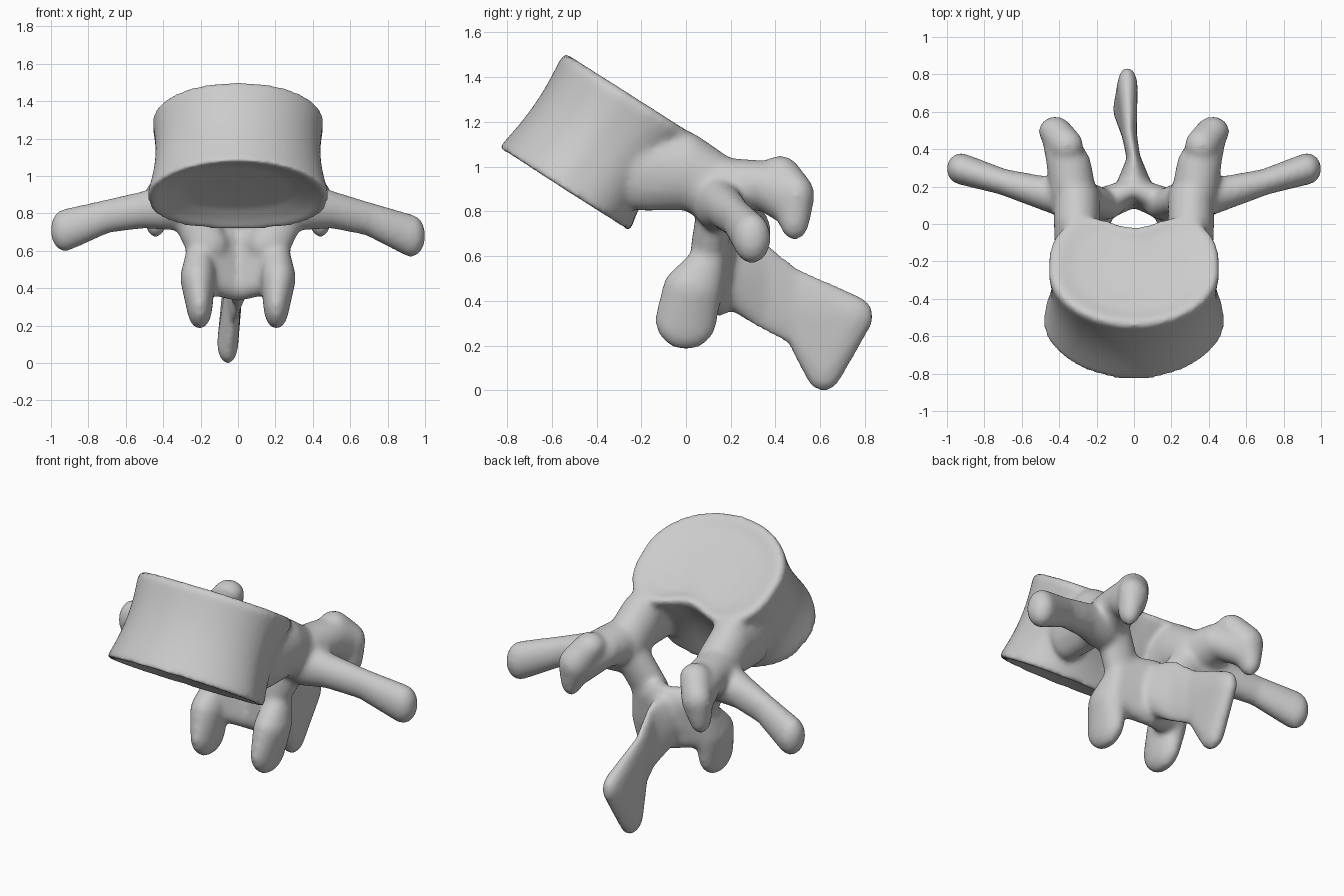
import bpy, bmesh
from math import sin, cos, pi, exp, radians
from mathutils import Vector, Matrix

cube = bpy.data.objects.get("Cube")
if cube:
    bpy.data.objects.remove(cube, do_unlink=True)

bm = bmesh.new()


def blob(*balls):
    """Convex skin around ellipsoids given as ((centre), (radii))."""
    part = bmesh.new()
    for centre, radii in balls:
        bmesh.ops.create_icosphere(part, subdivisions=3, radius=1,
            matrix=Matrix.Translation(centre) @ Matrix.Diagonal((*radii, 1)))
    hull = bmesh.ops.convex_hull(part, input=part.verts)
    loose = [v for v in set(hull["geom_interior"] + hull["geom_unused"])
             if isinstance(v, bmesh.types.BMVert)]
    bmesh.ops.delete(part, geom=loose, context="VERTS")
    mesh = bpy.data.meshes.new("part")
    part.to_mesh(mesh)
    part.free()
    bm.from_mesh(mesh)
    bpy.data.meshes.remove(mesh)


def chain(*balls):
    for a, b in zip(balls, balls[1:]):
        blob(a, b)


# Vertebral body: tilted kidney-shaped drum with a waist and dished ends
SIDES = 64
tilt = Matrix.Rotation(radians(-32.5), 3, "X")
low, high = Vector((0, -0.553, 0.905)), Vector((0, -0.245, 1.315))


def body_ring(t, scale, dish):
    centre = low.lerp(high, t)
    waist = 1 - 0.065 * sin(pi * t)
    wide = (0.485 - 0.025 * t) * waist
    front, rear = (0.335 + 0.025 * t) * waist, (0.37 + 0.05 * t) * waist
    ring = []
    for i in range(SIDES):
        a = 2 * pi * i / SIDES
        c, s = cos(a), sin(a)
        x = wide * c
        if s > 0:
            y = rear * s ** 0.65 - (0.01 + 0.13 * t) * exp(-(x / 0.2) ** 2)
        else:
            y = -front * abs(s) ** (1.2 - 0.2 * t)
        ring.append(bm.verts.new(centre + tilt @ Vector((x * scale, y * scale, dish))))
    return ring


rings = [body_ring(0, 0.25, 0.055), body_ring(0, 0.6, 0.045), body_ring(0, 0.82, 0.018),
         body_ring(0, 0.94, -0.004)]
rings += [body_ring(k / 10, 1, 0) for k in range(10)]
rings += [body_ring(0.96, 1, 0), body_ring(1, 0.96, 0.005), body_ring(1, 0.88, 0.005),
          body_ring(1, 0.7, -0.015), body_ring(1, 0.4, -0.025)]
for r, q in zip(rings, rings[1:]):
    for i in range(SIDES):
        j = (i + 1) % SIDES
        bm.faces.new((r[i], r[j], q[j], q[i]))
bm.faces.new(rings[0][::-1])
bm.faces.new(rings[-1])

for s in (-1, 1):
    # Pedicle
    chain(((s * 0.31, -0.2, 0.98), (0.11, 0.1, 0.18)),
          ((s * 0.305, 0.01, 0.98), (0.125, 0.11, 0.175)),
          ((s * 0.305, 0.15, 0.89), (0.125, 0.1, 0.17)))
    # Superior articular process
    chain(((s * 0.325, 0.17, 0.91), (0.125, 0.1, 0.13)),
          ((s * 0.35, 0.33, 0.92), (0.12, 0.08, 0.11)),
          ((s * 0.4, 0.45, 0.87), (0.09, 0.09, 0.13)))
    blob(((s * 0.36, 0.42, 0.97), (0.09, 0.09, 0.08)),
         ((s * 0.42, 0.495, 0.87), (0.09, 0.08, 0.1)),
         ((s * 0.44, 0.485, 0.77), (0.06, 0.07, 0.1)))
    # Transverse process
    drop = 0.03 if s > 0 else 0
    chain(((s * 0.36, 0.14, 0.84), (0.1, 0.11, 0.13)),
          ((s * 0.5, 0.17, 0.82), (0.08, 0.09, 0.1)),
          ((s * 0.7, 0.225, 0.785 - drop / 2), (0.07, 0.07, 0.09)),
          ((s * 0.925, 0.295, 0.71 - drop), (0.078, 0.085, 0.115)))
    # Lamina
    blob(((s * 0.27, 0.14, 0.83), (0.11, 0.09, 0.1)),
         ((s * 0.165, 0.1, 0.63), (0.115, 0.08, 0.11)))
    blob(((s * 0.18, 0.11, 0.63), (0.1, 0.08, 0.1)),
         ((s * 0.18, 0.09, 0.45), (0.09, 0.08, 0.08)),
         ((0, 0.19, 0.63), (0.05, 0.06, 0.1)),
         ((0, 0.15, 0.41), (0.05, 0.06, 0.08)))
    # Inferior articular process
    chain(((s * 0.205, 0.1, 0.58), (0.075, 0.08, 0.08)),
          ((s * 0.215, 0.03, 0.455), (0.095, 0.135, 0.11)),
          ((s * 0.205, 0, 0.315), (0.07, 0.14, 0.135)))

# Spinous process: flared root, thin blade and thick bent tip
root = ((0, 0.2, 0.53), (0.1, 0.06, 0.17))
neck = ((0, 0.34, 0.47), (0.035, 0.06, 0.2))
blade = ((-0.025, 0.48, 0.375), (0.04, 0.06, 0.18))
chain(root, neck, blade)
blob(blade, ((-0.035, 0.735, 0.33), (0.055, 0.105, 0.1)),
     ((-0.055, 0.615, 0.105), (0.057, 0.09, 0.11)))

# Fuse everything into one smooth bone
bmesh.ops.recalc_face_normals(bm, faces=bm.faces)
mesh = bpy.data.meshes.new("vertebra")
bm.to_mesh(mesh)
bm.free()
bone = bpy.data.objects.new("vertebra", mesh)
bpy.context.collection.objects.link(bone)
remesh = bone.modifiers.new("fuse", "REMESH")
remesh.mode = "VOXEL"
remesh.voxel_size = 0.015
remesh.use_smooth_shade = True
soften = bone.modifiers.new("soften", "SMOOTH")
soften.factor = 0.5
soften.iterations = 14

grey = bpy.data.materials.new("bone grey")
grey.use_nodes = True
color = (0.6, 0.6, 0.6, 1)
grey.diffuse_color = color
grey.node_tree.nodes["Principled BSDF"].inputs["Base Color"].default_value = color
mesh.materials.append(grey)
